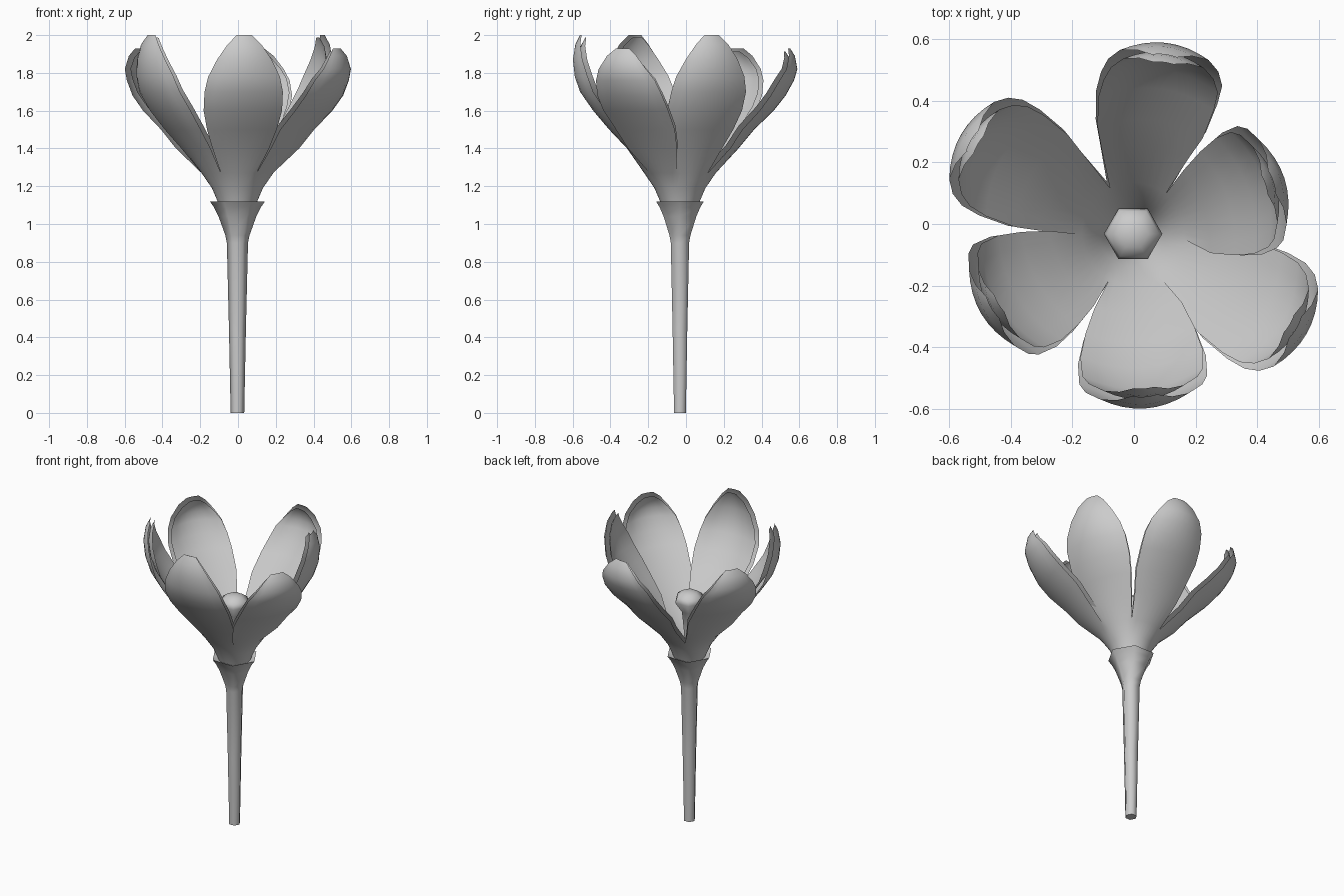
import bpy, bmesh, math
from math import cos, sin, radians

cube = bpy.data.objects.get("Cube")
if cube:
    bpy.data.objects.remove(cube, do_unlink=True)

CX, CY = -0.003, -0.032   # flower axis

grey = bpy.data.materials.new("soft grey")
grey.use_nodes = True
grey.diffuse_color = (0.6, 0.6, 0.6, 1)
grey.node_tree.nodes["Principled BSDF"].inputs["Base Color"].default_value = (0.6, 0.6, 0.6, 1)


def finish(bm, name, angle):
    mesh = bpy.data.meshes.new(name)
    bm.to_mesh(mesh)
    bm.free()
    mesh.materials.append(grey)
    ob = bpy.data.objects.new(name, mesh)
    bpy.context.collection.objects.link(ob)
    bpy.ops.object.select_all(action="DESELECT")
    ob.select_set(True)
    bpy.context.view_layer.objects.active = ob
    bpy.ops.object.shade_smooth_by_angle(angle=radians(angle))
    return ob


def lathe(name, profile, sides=6, angle=65):
    """Closed solid of revolution from (radius, height) pairs, bottom to top."""
    bm = bmesh.new()
    rings = [[bm.verts.new((CX + r * cos(math.tau * i / sides),
                            CY + r * sin(math.tau * i / sides), z))
              for i in range(sides)] for r, z in profile]
    for a, b in zip(rings, rings[1:]):
        for i in range(sides):
            j = (i + 1) % sides
            bm.faces.new((a[i], a[j], b[j], b[i]))
    bm.faces.new(rings[0][::-1])
    bm.faces.new(rings[-1])
    return finish(bm, name, angle)


# Stem flaring into a cup
lathe("stem", [(0.036, 0), (0.045, 0.45), (0.056, 0.9), (0.064, 0.94),
               (0.1, 1.04), (0.125, 1.09), (0.146, 1.12), (0.1, 1.1)])

# Pistil with a domed head
lathe("pistil", [(0.03, 1.05), (0.035, 1.25), (0.05, 1.4), (0.095, 1.47),
                 (0.085, 1.5), (0.05, 1.525), (0.015, 1.532)])

# Petals: rows are (radius, height), then half width and cupping once free
FUNNEL = [(0.055, 1.0), (0.105, 1.12), (0.135, 1.19), (0.19, 1.27)]
TALL = [(0.28, 1.4, 0.15, 0.025), (0.375, 1.5, 0.185, 0.04), (0.46, 1.6, 0.208, 0.05),
        (0.53, 1.7, 0.208, 0.055), (0.558, 1.78, 0.19, 0.055), (0.568, 1.87, 0.145, 0.04),
        (0.555, 1.95, 0.09, 0.02), (0.53, 2.0, 0.04, 0.005)]
LOW = [(0.31, 1.4, 0.15, 0.025), (0.395, 1.5, 0.18, 0.04), (0.5, 1.6, 0.198, 0.05),
       (0.565, 1.68, 0.198, 0.055), (0.61, 1.76, 0.18, 0.055), (0.628, 1.82, 0.145, 0.04),
       (0.615, 1.89, 0.09, 0.02), (0.59, 1.93, 0.04, 0.005)]
# Direction, blade shape, extra reach outwards, sideways lean
PETALS = [(-86, TALL, 0, 0), (-30, LOW, 0.022, 0), (18, TALL, -0.045, 0.02),
          (83.5, LOW, 0, -0.035), (150, LOW, 0.017, 0), (211, TALL, -0.012, -0.03)]
COLS = 8

bm = bmesh.new()
count = len(PETALS)
for n, (deg, blade, reach, lean) in enumerate(PETALS):
    prev_deg = PETALS[n - 1][0] - (360 if n == 0 else 0)
    next_deg = PETALS[(n + 1) % count][0] + (360 if n == count - 1 else 0)
    low, high = (deg + prev_deg) / 2, (deg + next_deg) / 2
    a = radians(deg)
    rows = []
    # Joined funnel
    for r, z in FUNNEL:
        row = []
        for i in range(COLS + 1):
            t = radians(low + (high - low) * i / COLS)
            row.append(bm.verts.new((CX + r * cos(t), CY + r * sin(t), z)))
        rows.append(row)
    # Free cupped blade
    for k, (r, z, w, cup) in enumerate(blade):
        grow = min(1, (k + 1) / 4)
        row = []
        for i in range(COLS + 1):
            u = 2 * i / COLS - 1
            d, s = r + reach * grow - cup * u * u, w * u + lean * grow
            row.append(bm.verts.new((CX + d * cos(a) - s * sin(a),
                                     CY + d * sin(a) + s * cos(a), z)))
        rows.append(row)
    for p, q in zip(rows, rows[1:]):
        for i in range(COLS):
            bm.faces.new((p[i], p[i + 1], q[i + 1], q[i]))
bmesh.ops.remove_doubles(bm, verts=bm.verts[:], dist=0.0005)
petals = finish(bm, "petals", 60)
# Each petal is a pair of thin layers, open along the edge
layers = petals.modifiers.new("double layer", "SOLIDIFY")
layers.thickness = 0.03
layers.offset = -1
layers.use_rim = False
bpy.ops.object.modifier_apply(modifier=layers.name)
bpy.ops.object.shade_smooth_by_angle(angle=radians(50))
